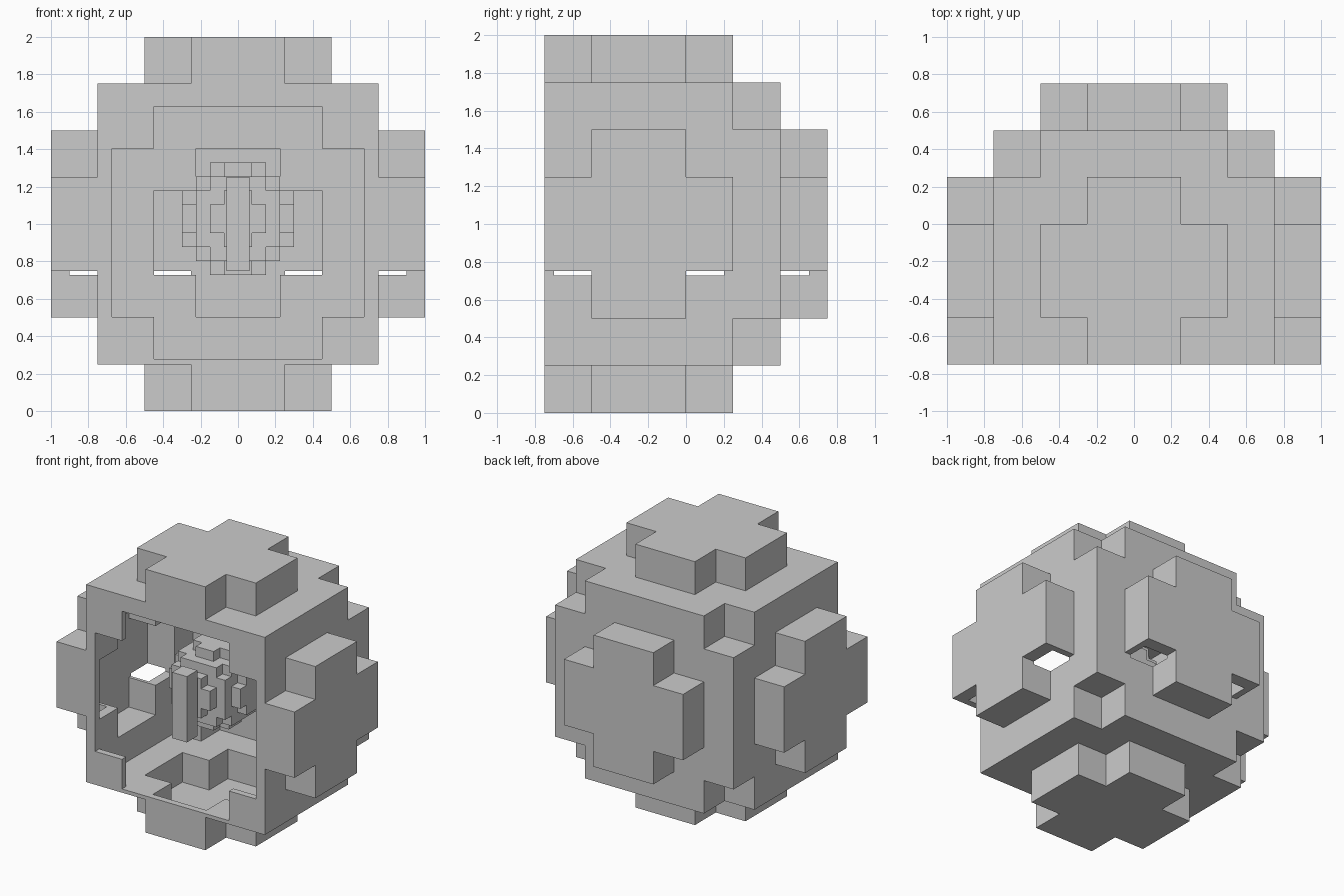
import bpy, bmesh, math
from mathutils import Vector

if "Cube" in bpy.data.objects:
    bpy.data.objects.remove(bpy.data.objects["Cube"])


def block_ball(name, radius, centre, first_layer=0):
    """Ball made of 8x8x8 blocks; front layers below first_layer are left off."""
    def solid(c):
        return (c[1] >= first_layer and
                sum((n - 3.5) ** 2 for n in c) < 16)

    bm = bmesh.new()
    size = radius / 4
    cells = [(i, j, k) for i in range(8) for j in range(8) for k in range(8)]
    for c in filter(solid, cells):
        for axis in range(3):
            for side in (-1, 1):
                n = list(c)
                n[axis] += side
                if solid(n):
                    continue
                # one exposed block face
                mid = Vector(c) - Vector((3.5, 3.5, 3.5))
                mid[axis] += side / 2
                u, v = Vector(), Vector()
                u[(axis + 1) % 3] = 0.5
                v[(axis + 2) % 3] = 0.5 * side
                bm.faces.new([bm.verts.new((mid + a * u + b * v) * size)
                              for a, b in ((-1, -1), (1, -1), (1, 1), (-1, 1))])
    bmesh.ops.remove_doubles(bm, verts=bm.verts, dist=1e-4)
    bmesh.ops.dissolve_limit(bm, angle_limit=math.radians(1),
                             verts=bm.verts, edges=bm.edges)
    mesh = bpy.data.meshes.new(name)
    bm.to_mesh(mesh)
    bm.free()
    obj = bpy.data.objects.new(name, mesh)
    obj.location = centre
    bpy.context.collection.objects.link(obj)
    return obj


# outer shell, open at the front, hollowed by a slightly smaller, lower ball
shell = block_ball("outer_shell", 1.0, (0, -0.25, 1.0), first_layer=2)
hollow = block_ball("hollow_cutter", 0.9, (0, -0.25, 0.953))
hollow.hide_render = True
cut = shell.modifiers.new("hollow", 'BOOLEAN')
cut.operation = 'DIFFERENCE'
cut.solver = 'EXACT'
cut.object = hollow
bpy.context.view_layer.objects.active = shell
bpy.ops.object.modifier_apply(modifier=cut.name)
bpy.data.objects.remove(hollow)

# small ball floating in the middle
block_ball("inner_ball", 0.3, (0, -0.25, 1.028))

# upright slit pupil in front of the ball
bpy.ops.mesh.primitive_cube_add(size=1, location=(0, -0.64, 1.0))
pupil = bpy.context.object
pupil.name = "pupil_bar"
pupil.scale = (0.125, 0.125, 0.5)
